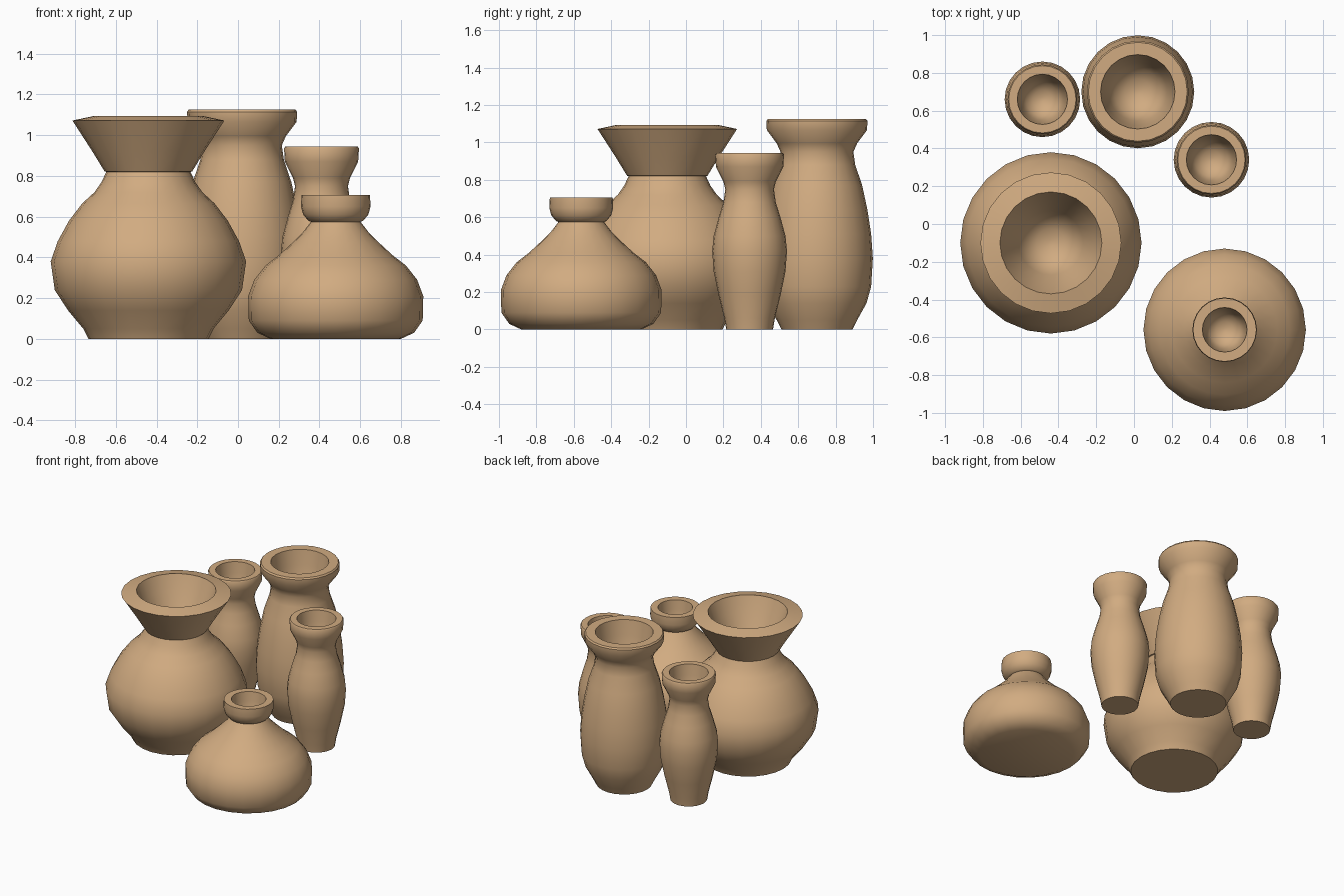
import bpy
import bmesh
from math import cos, sin, pi, radians

old = bpy.data.objects.get("Cube")
if old:
    bpy.data.objects.remove(old, do_unlink=True)

# One clay colour for every pot
clay = bpy.data.materials.new("tan clay")
clay.use_nodes = True
TAN = (0.64, 0.41, 0.22, 1)
clay.diffuse_color = TAN
clay.node_tree.nodes["Principled BSDF"].inputs["Base Color"].default_value = TAN

SIDES = 24


def pot(name, x, y, profile):
    """Revolve a (radius, height) profile, capped at base and inner floor."""
    bm = bmesh.new()
    rings = []
    for r, z in profile:
        angles = [2 * pi * i / SIDES for i in range(SIDES)]
        rings.append([bm.verts.new((r * cos(a), r * sin(a), z)) for a in angles])
    for low, high in zip(rings, rings[1:]):
        for i in range(SIDES):
            j = (i + 1) % SIDES
            bm.faces.new((low[i], low[j], high[j], high[i]))
    bm.faces.new(rings[0][::-1])
    bm.faces.new(rings[-1])
    mesh = bpy.data.meshes.new(name)
    bm.to_mesh(mesh)
    bm.free()
    mesh.materials.append(clay)
    obj = bpy.data.objects.new(name, mesh)
    obj.location = (x, y, 0)
    bpy.context.collection.objects.link(obj)
    bpy.ops.object.select_all(action="DESELECT")
    obj.select_set(True)
    bpy.context.view_layer.objects.active = obj
    bpy.ops.object.shade_smooth_by_angle(angle=radians(38))


def hollow(rim, neck, top, depth):
    """Inside of the mouth: narrows to the neck, then a rounded floor."""
    return [(rim, top), (rim * 0.6 + neck * 0.4, top - depth * 0.3),
            (neck, top - depth * 0.65), (neck * 0.8, top - depth * 0.85),
            (neck * 0.45, top - depth * 0.96), (neck * 0.1, top - depth)]


# Large round pot with a wide flared mouth
pot("large_flared_pot", -0.44, -0.10,
    [(0.295, 0), (0.32, 0.05), (0.395, 0.14), (0.46, 0.24), (0.48, 0.38),
     (0.445, 0.48), (0.39, 0.58), (0.325, 0.665), (0.265, 0.72),
     (0.23, 0.77), (0.207, 0.82), (0.215, 0.822), (0.275, 0.92),
     (0.373, 1.072)] + hollow(0.27, 0.17, 1.094, 0.36))

# Squat pot with a small round collar
pot("squat_pot", 0.48, -0.56,
    [(0.32, 0), (0.385, 0.03), (0.427, 0.09), (0.43, 0.21), (0.40, 0.29),
     (0.345, 0.36), (0.28, 0.41), (0.215, 0.47), (0.16, 0.525),
     (0.122, 0.575), (0.135, 0.58), (0.16, 0.61), (0.171, 0.65),
     (0.168, 0.706)] + hollow(0.118, 0.10, 0.706, 0.22))

# Tall vase at the back
pot("tall_vase", 0.02, 0.70,
    [(0.19, 0), (0.215, 0.05), (0.265, 0.14), (0.29, 0.23), (0.299, 0.38),
     (0.29, 0.51), (0.27, 0.64), (0.242, 0.77), (0.205, 0.88),
     (0.195, 0.95), (0.215, 0.995), (0.268, 1.066), (0.27, 1.115),
     (0.262, 1.126)] + hollow(0.197, 0.155, 1.126, 0.36))

# Pair of matching slim vases
SLIM = [(0.125, 0), (0.135, 0.06), (0.165, 0.18), (0.192, 0.31), (0.2, 0.42),
        (0.192, 0.5), (0.165, 0.6), (0.14, 0.68), (0.13, 0.75), (0.14, 0.79),
        (0.18, 0.87), (0.184, 0.935), (0.178, 0.944)] + hollow(0.133, 0.11, 0.944, 0.26)
for name, x, y in (("left_slim_vase", 0.41, 0.34), ("right_slim_vase", -0.485, 0.66)):
    pot(name, x, y, SLIM)
